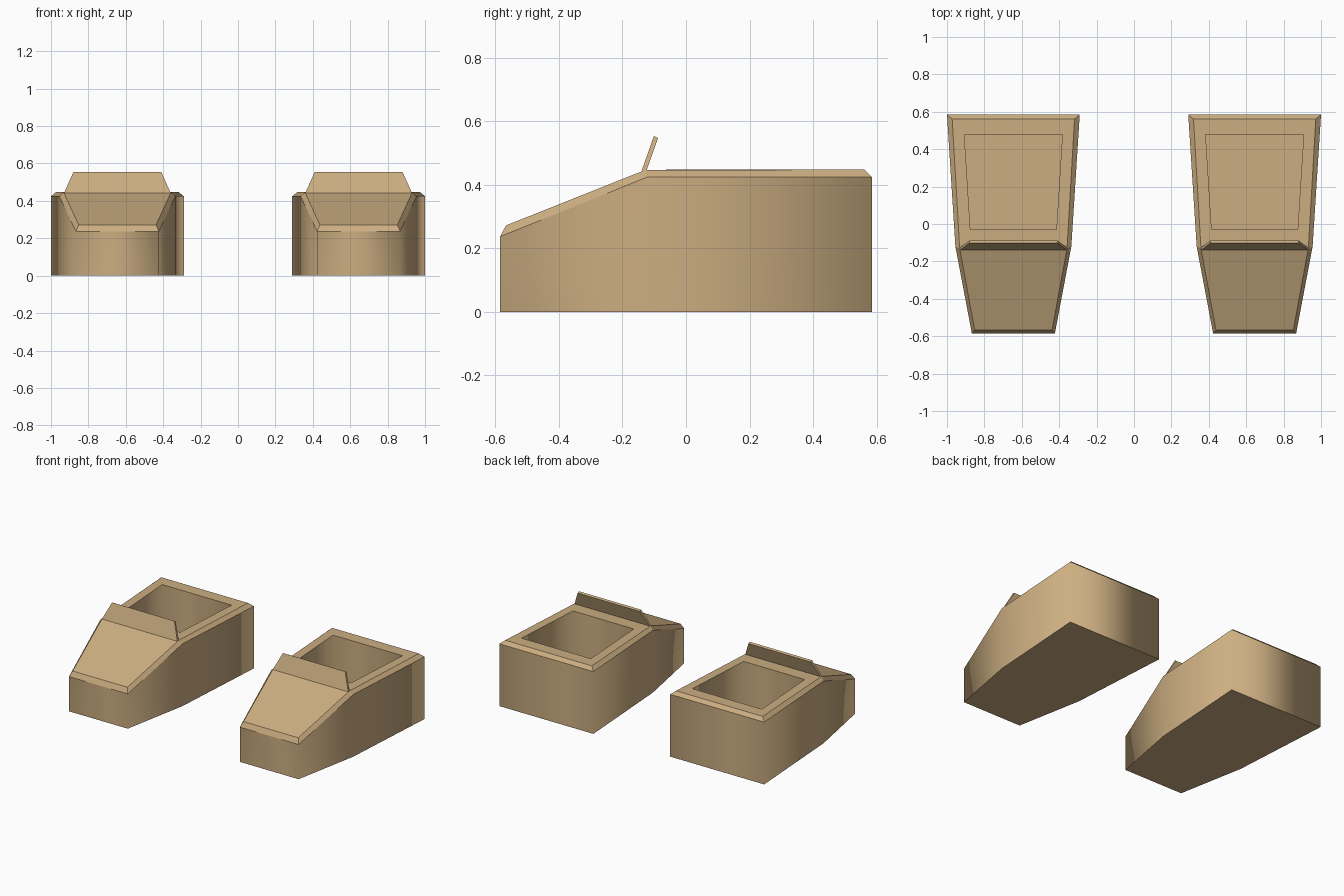
import bpy, bmesh

if "Cube" in bpy.data.objects:
    bpy.data.objects.remove(bpy.data.objects["Cube"])

tan = bpy.data.materials.new("tan_leather")
tan.diffuse_color = (0.60, 0.42, 0.22, 1)
tan.use_nodes = True
tan.node_tree.nodes["Principled BSDF"].inputs["Base Color"].default_value = tan.diffuse_color


def ring(bm, stations):
    """Symmetric loop of verts from (half width, y, z) stations, back to front."""
    right = [bm.verts.new(s) for s in stations]
    left = [bm.verts.new((-w, y, z)) for w, y, z in reversed(stations)]
    return right + left


def bridge(bm, a, b):
    n = len(a)
    return [bm.faces.new((a[i], a[(i + 1) % n], b[(i + 1) % n], b[i])) for i in range(n)]


def finish(bm, name, smooth_groups, x):
    """Smooth inside each face group, sharp between groups."""
    bmesh.ops.recalc_face_normals(bm, faces=bm.faces)
    group = {f: i for i, g in enumerate(smooth_groups) for f in g}
    for f in bm.faces:
        f.smooth = f in group
    for e in bm.edges:
        tags = [group.get(f, -1) for f in e.link_faces]
        e.smooth = len(set(tags)) == 1 and -1 not in tags
    mesh = bpy.data.meshes.new(name)
    bm.to_mesh(mesh)
    bm.free()
    mesh.materials.append(tan)
    obj = bpy.data.objects.new(name, mesh)
    obj.location.x = x
    bpy.context.collection.objects.link(obj)


def shoe_body(name, x):
    bm = bmesh.new()
    # Outer wall: heel, bend, toe
    plan = [(0.355, 0.585, 0.425), (0.31, -0.12, 0.425), (0.222, -0.585, 0.237)]
    base = ring(bm, [(w, y, 0) for w, y, z in plan])
    wall_top = ring(bm, plan)
    rim = ring(bm, [(0.327, 0.562, 0.448), (0.287, -0.13, 0.446), (0.207, -0.567, 0.272)])
    walls = bridge(bm, base, wall_top)
    bridge(bm, wall_top, rim)
    bm.faces.new(base)
    # Sloping toe cap
    bm.faces.new(rim[1:5])
    # Collar around the foot opening, then the well and insole
    hole = [(0.262, 0.478), (0.23, -0.03)]
    edge = ring(bm, [(w, y, 0.448) for w, y in hole])
    floor = ring(bm, [(w, y, 0.05) for w, y in hole])
    bridge(bm, [rim[0], rim[1], rim[4], rim[5]], edge)
    well = bridge(bm, edge, floor)
    bm.faces.new(floor)
    finish(bm, name, [walls, well], x)


def tongue(name, x):
    bm = bmesh.new()
    front = ring(bm, [(0.235, -0.101, 0.554), (0.285, -0.14, 0.443)])
    back = ring(bm, [(0.235, -0.088, 0.547), (0.285, -0.125, 0.443)])
    bridge(bm, front, back)
    bm.faces.new(front)
    bm.faces.new(back)
    finish(bm, name, [], x)


# Pair of shoes
for side, x in (("left", -0.645), ("right", 0.645)):
    shoe_body(side + "_shoe_body", x)
    tongue(side + "_shoe_tongue", x)
